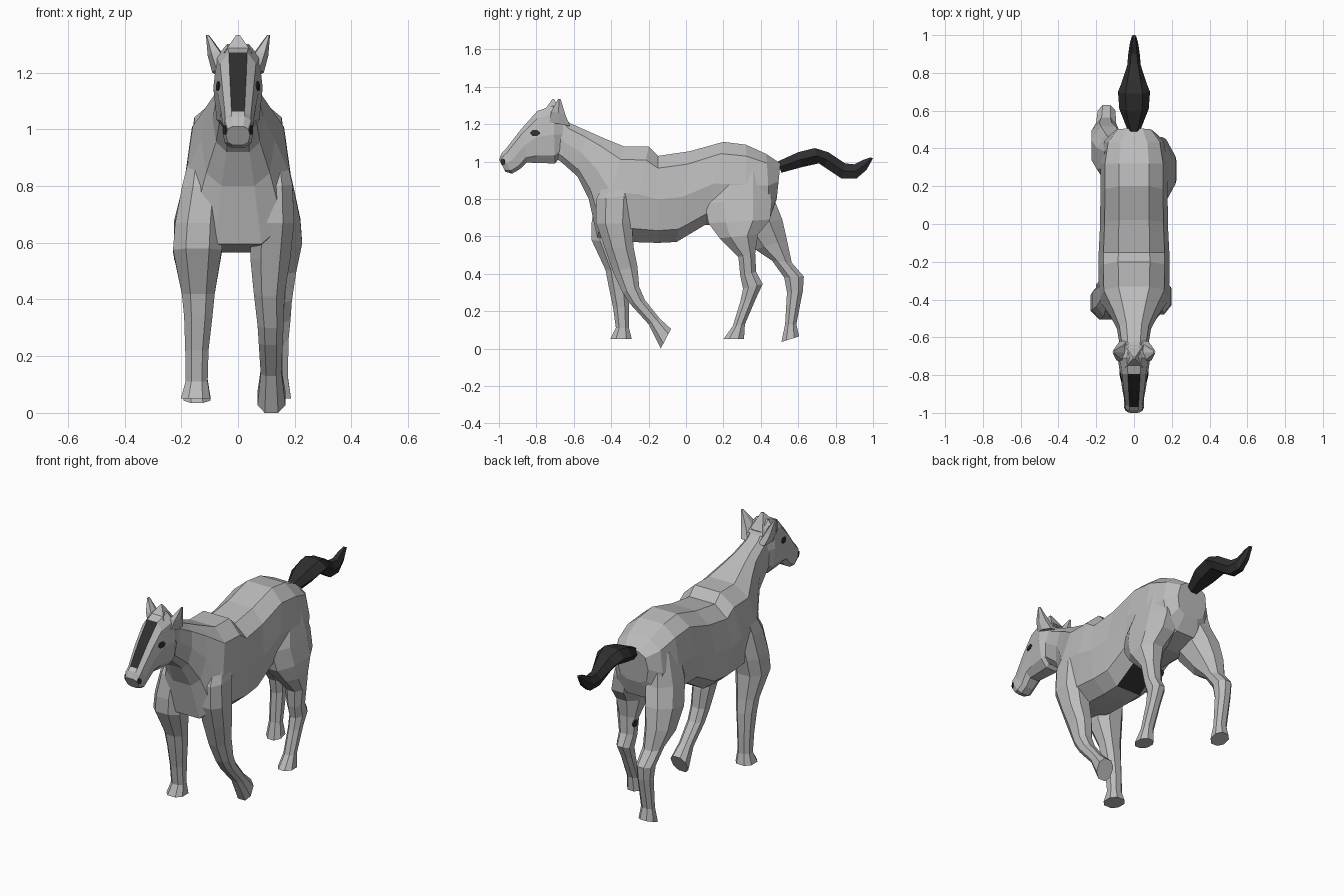
import bpy, bmesh, math
from mathutils import Vector
from mathutils.bvhtree import BVHTree


def material(name, col):
    m = bpy.data.materials.new(name)
    m.diffuse_color = (*col, 1)
    return m


COAT = material("grey coat", (0.5, 0.5, 0.5))
DARK = material("dark hair", (0.028, 0.028, 0.028))


def finish(name, bm, mats):
    bmesh.ops.recalc_face_normals(bm, faces=bm.faces)
    me = bpy.data.meshes.new(name)
    bm.to_mesh(me)
    bm.free()
    for m in mats:
        me.materials.append(m)
    ob = bpy.data.objects.new(name, me)
    bpy.context.collection.objects.link(ob)
    return ob


def loft(name, rings, n=8, p=2.4, mats=(COAT, DARK), dark_rule=None):
    """Skin rings given as (y1, z1, y2, z2, x centre, half width):
    each is a rounded n-gon spanning from point 1 to point 2."""
    angles = [(i + 0.5) * math.tau / n for i in range(n)]
    power = lambda v: math.copysign(abs(v) ** (2 / p), v)
    su = max(power(math.cos(a)) for a in angles)
    sv = max(power(math.sin(a)) for a in angles)
    bm = bmesh.new()
    loops = []
    for y1, z1, y2, z2, xc, hw in rings:
        mid = Vector((xc, (y1 + y2) / 2, (z1 + z2) / 2))
        up = Vector((0, (y1 - y2) / 2, (z1 - z2) / 2))
        loops.append([bm.verts.new(mid + up * (power(math.cos(a)) / su)
                                   + Vector((hw * power(math.sin(a)) / sv, 0, 0)))
                      for a in angles])
    for k, (a, b) in enumerate(zip(loops, loops[1:])):
        for i in range(n):
            j = (i + 1) % n
            f = bm.faces.new((a[i], a[j], b[j], b[i]))
            if dark_rule and dark_rule(k, i):
                f.material_index = 1
    bm.faces.new(loops[0])
    bm.faces.new(loops[-1])
    return finish(name, bm, mats)


def spot(name, target, origin, direction, w, h):
    """Thin dark hexagon laid on the surface hit by a ray."""
    me = target.data
    tree = BVHTree.FromPolygons([v.co for v in me.vertices],
                                [tuple(f.vertices) for f in me.polygons])
    loc, normal, _, _ = tree.ray_cast(Vector(origin), Vector(direction))
    if loc is None:
        return
    side = Vector((0, 0, 1)).cross(normal).normalized()
    up = normal.cross(side)
    bm = bmesh.new()
    base = [bm.verts.new(loc - normal * 0.003 + side * w * math.cos(i * math.pi / 3)
                         + up * h * math.sin(i * math.pi / 3)) for i in range(6)]
    top = [bm.verts.new(v.co + normal * 0.007) for v in base]
    bm.faces.new(base)
    bm.faces.new(top)
    for i in range(6):
        j = (i + 1) % 6
        bm.faces.new((base[i], base[j], top[j], top[i]))
    finish(name, bm, (DARK,))


# Body and neck, rump to poll; one dark patch under the belly
loft("body", [
    (0.505, 0.99, 0.485, 0.80, 0, 0.10),
    (0.43, 1.04, 0.45, 0.70, 0, 0.158),
    (0.32, 1.09, 0.32, 0.66, 0, 0.178),
    (0.20, 1.105, 0.10, 0.66, 0, 0.178),
    (0.02, 1.055, -0.05, 0.57, 0, 0.18),
    (-0.15, 1.03, -0.15, 0.565, 0, 0.187),
    (-0.20, 1.08, -0.30, 0.57, 0, 0.188),
    (-0.33, 1.08, -0.475, 0.595, 0, 0.185),
    (-0.44, 1.125, -0.52, 0.80, 0, 0.13),
    (-0.53, 1.165, -0.58, 0.92, 0, 0.09),
    (-0.62, 1.205, -0.67, 1.00, 0, 0.075),
    (-0.68, 1.27, -0.72, 1.03, 0, 0.066),
], n=10, p=2.9, dark_rule=lambda k, i: k == 3 and i == 4)

# The first ring edge sits half a step off the top, so face n-1 is the blaze
head = loft("head", [
    (-0.65, 1.25, -0.66, 1.04, 0, 0.066),
    (-0.71, 1.30, -0.70, 0.99, 0, 0.087),
    (-0.795, 1.27, -0.80, 0.992, 0, 0.073),
    (-0.88, 1.175, -0.85, 0.995, 0, 0.064),
    (-0.968, 1.062, -0.89, 0.958, 0, 0.052),
    (-0.985, 1.045, -0.93, 0.935, 0, 0.054),
    (-1.0, 1.01, -0.965, 0.945, 0, 0.042),
], n=10, p=2.9, dark_rule=lambda k, i: k in (2, 3) and i == 9)

# Eyes, nostrils and ears, mirrored
for s, tag in ((1, "right"), (-1, "left")):
    spot("eye_" + tag, head, (s, -0.807, 1.152), (-s, 0, 0), 0.027, 0.018)
    spot("nostril_" + tag, head, (s, -0.978, 0.998), (-s, 0, 0), 0.013, 0.018)
    loft("ear_" + tag, [
        (-0.73, 1.21, -0.62, 1.19, s * 0.055, 0.036),
        (-0.72, 1.27, -0.645, 1.25, s * 0.078, 0.029),
        (-0.685, 1.333, -0.67, 1.333, s * 0.108, 0.005),
    ], n=6)

# Tuft between the ears
loft("forelock", [
    (-0.76, 1.27, -0.64, 1.23, 0, 0.05),
    (-0.715, 1.333, -0.705, 1.333, 0, 0.006),
], n=4)

# Tail
loft("tail", [
    (0.49, 1.0, 0.51, 0.94, 0, 0.035),
    (0.60, 1.05, 0.62, 0.97, 0, 0.078),
    (0.69, 1.072, 0.71, 0.99, 0, 0.085),
    (0.76, 1.05, 0.74, 0.97, 0, 0.065),
    (0.85, 0.99, 0.83, 0.91, 0, 0.036),
    (0.90, 0.985, 0.91, 0.908, 0, 0.03),
    (0.95, 1.01, 0.965, 0.955, 0, 0.022),
    (0.985, 1.022, 1.0, 1.018, 0, 0.012),
], n=6, p=2.2, mats=(DARK,))

# Front legs: rings run shoulder to hoof, front edge to back edge
loft("front_leg_right", [
    (-0.38, 0.99, -0.29, 0.99, 0.12, 0.03),
    (-0.48, 0.80, -0.28, 0.82, 0.122, 0.07),
    (-0.48, 0.67, -0.29, 0.67, 0.122, 0.076),
    (-0.435, 0.54, -0.28, 0.54, 0.114, 0.07),
    (-0.39, 0.41, -0.26, 0.44, 0.11, 0.054),
    (-0.34, 0.30, -0.25, 0.33, 0.115, 0.046),
    (-0.30, 0.24, -0.22, 0.26, 0.115, 0.042),
    (-0.20, 0.13, -0.14, 0.16, 0.117, 0.037),
    (-0.135, 0.0, -0.08, 0.105, 0.118, 0.049),
])
loft("front_leg_left", [
    (-0.38, 0.99, -0.29, 0.99, -0.12, 0.03),
    (-0.485, 0.80, -0.29, 0.80, -0.123, 0.074),
    (-0.505, 0.67, -0.31, 0.66, -0.138, 0.084),
    (-0.505, 0.58, -0.33, 0.56, -0.143, 0.086),
    (-0.43, 0.42, -0.32, 0.42, -0.14, 0.058),
    (-0.415, 0.34, -0.31, 0.34, -0.14, 0.05),
    (-0.39, 0.22, -0.305, 0.22, -0.145, 0.041),
    (-0.375, 0.11, -0.305, 0.11, -0.146, 0.039),
    (-0.405, 0.05, -0.29, 0.05, -0.15, 0.052),
])

# Hind legs
hind_right = loft("hind_leg_right", [
    (0.20, 0.98, 0.42, 0.96, 0.09, 0.065),
    (0.10, 0.78, 0.46, 0.79, 0.11, 0.088),
    (0.12, 0.67, 0.45, 0.69, 0.13, 0.09),
    (0.18, 0.59, 0.385, 0.61, 0.15, 0.076),
    (0.28, 0.49, 0.37, 0.51, 0.148, 0.057),
    (0.29, 0.39, 0.375, 0.41, 0.143, 0.047),
    (0.305, 0.32, 0.41, 0.345, 0.143, 0.042),
    (0.29, 0.25, 0.375, 0.27, 0.142, 0.036),
    (0.25, 0.12, 0.315, 0.13, 0.142, 0.034),
    (0.20, 0.05, 0.31, 0.05, 0.142, 0.045),
], p=2.15)
loft("hind_leg_left", [
    (0.24, 0.98, 0.44, 0.96, -0.09, 0.065),
    (0.22, 0.78, 0.475, 0.79, -0.11, 0.088),
    (0.27, 0.65, 0.515, 0.69, -0.135, 0.09),
    (0.37, 0.53, 0.54, 0.58, -0.152, 0.074),
    (0.46, 0.47, 0.565, 0.46, -0.148, 0.053),
    (0.525, 0.38, 0.63, 0.385, -0.145, 0.047),
    (0.54, 0.30, 0.625, 0.31, -0.145, 0.04),
    (0.53, 0.13, 0.59, 0.13, -0.145, 0.036),
    (0.51, 0.035, 0.605, 0.065, -0.145, 0.048),
], p=2.15)

# Dark mark inside the right hind leg
spot("leg_mark", hind_right, (0, 0.34, 0.47), (1, 0, 0), 0.024, 0.022)
